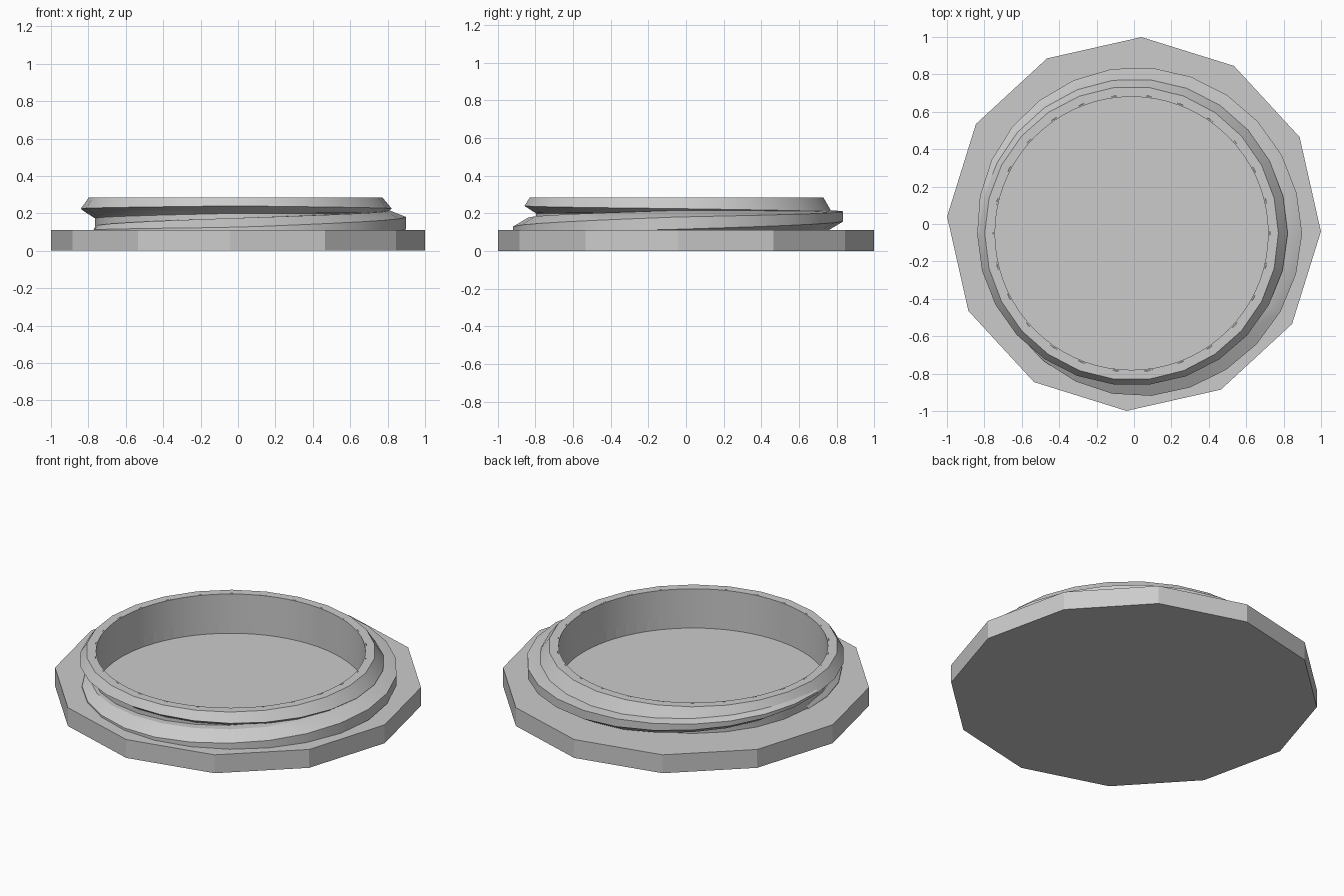
import bpy, bmesh, math

if "Cube" in bpy.data.objects:
    bpy.data.objects.remove(bpy.data.objects["Cube"])

CX, CY = -0.013, -0.05      # axis of the threaded neck
SEG = 26                    # facets per turn of the neck

grey = bpy.data.materials.new("plain grey")
grey.diffuse_color = (0.6, 0.6, 0.6, 1)
grey.use_nodes = True
grey.node_tree.nodes["Principled BSDF"].inputs["Base Color"].default_value = grey.diffuse_color


def finish(name, bm, smooth=True):
    bmesh.ops.recalc_face_normals(bm, faces=bm.faces)
    me = bpy.data.meshes.new(name)
    bm.to_mesh(me)
    bm.free()
    ob = bpy.data.objects.new(name, me)
    bpy.context.collection.objects.link(ob)
    me.materials.append(grey)
    if smooth:
        bpy.ops.object.select_all(action='DESELECT')
        ob.select_set(True)
        bpy.context.view_layer.objects.active = ob
        bpy.ops.object.shade_smooth_by_angle(angle=math.radians(25))
    return ob


def prism(name, sides, radius, z0, z1, turn=0, cx=0, cy=0):
    bm = bmesh.new()
    rings = []
    for z in (z0, z1):
        rings.append([bm.verts.new((cx + radius * math.cos(turn + math.tau * i / sides),
                                    cy + radius * math.sin(turn + math.tau * i / sides), z))
                      for i in range(sides)])
    bm.faces.new(rings[0])
    bm.faces.new(rings[1])
    for i in range(sides):
        j = (i + 1) % sides
        bm.faces.new((rings[0][i], rings[0][j], rings[1][j], rings[1][i]))
    return finish(name, bm, False)


def section(keys, deg):
    """Blend the (r, z) sections given for each quarter turn."""
    angles = sorted(keys)
    for a, b in zip(angles, angles[1:]):
        if a <= deg <= b + 1e-6:
            t = (deg - a) / (b - a)
            return [(p[0] + (q[0] - p[0]) * t, p[1] + (q[1] - p[1]) * t)
                    for p, q in zip(keys[a], keys[b])]


def sweep(name, keys, steps, closed):
    """Carry a changing section around the neck axis."""
    bm = bmesh.new()
    start, end = min(keys), max(keys)
    rings = []
    for i in range(steps if closed else steps + 1):
        deg = start + (end - start) * i / steps
        a = math.radians(deg)
        rings.append([bm.verts.new((CX + r * math.cos(a), CY + r * math.sin(a), z))
                      for r, z in section(keys, deg)])
    n = len(rings[0])
    for i in range(steps):
        a, b = rings[i], rings[(i + 1) % len(rings)]
        for k in range(n):
            m = (k + 1) % n
            bm.faces.new((a[k], a[m], b[m], b[k]))
    if not closed:
        bm.faces.new(rings[0])
        bm.faces.new(rings[-1])
    return finish(name, bm)


# Twelve-sided base with a round recess
base = prism("base", 12, 1.0, 0, 0.11, math.radians(-2.3))
cutter = prism("recess_cutter", 72, 0.73, 0.05, 0.4, 0, CX, CY)
cutter.hide_render = True
mod = base.modifiers.new("recess", 'BOOLEAN')
mod.object = cutter
mod.operation = 'DIFFERENCE'
mod.solver = 'EXACT'
bpy.context.view_layer.objects.active = base
bpy.ops.object.modifier_apply(modifier="recess")
bpy.data.objects.remove(cutter)

# Smooth inner lining of the neck
lining = [(0.73, 0.05), (0.73, 0.285), (0.738, 0.285), (0.738, 0.05)]
sweep("neck_lining", {0: lining, 360: lining}, 72, True)


# Neck with a flared rim whose lower lip follows the thread
def rim(crest, under):
    return [(0.74, 0.06), (0.74, 0.285), (0.785, 0.285), crest, under,
            (0.752, under[1] - 0.005), (0.752, 0.06)]


rim_keys = {
    0: rim((0.835, 0.225), (0.80, 0.20)),
    90: rim((0.83, 0.205), (0.80, 0.19)),
    180: rim((0.826, 0.225), (0.755, 0.178)),
    270: rim((0.812, 0.24), (0.757, 0.205)),
    360: rim((0.835, 0.225), (0.80, 0.20)),
}
sweep("neck_rim", rim_keys, SEG, True)


# Rising screw thread that runs once around and merges into the rim
def ridge(top, r, z_high, z_low, under):
    return [(0.742, top[1]), top, (r, z_high), (r, z_low), under, (0.742, under[1])]


thread_keys = {
    -180: ridge((0.75, 0.13), 0.76, 0.11, 0.07, (0.75, 0.06)),
    -90: ridge((0.79, 0.175), 0.872, 0.125, 0.08, (0.76, 0.06)),
    0: ridge((0.825, 0.215), 0.912, 0.18, 0.115, (0.80, 0.08)),
    90: ridge((0.825, 0.212), 0.89, 0.21, 0.16, (0.81, 0.11)),
    180: ridge((0.79, 0.265), 0.825, 0.232, 0.22, (0.752, 0.175)),
}
sweep("screw_thread", thread_keys, SEG, False)
